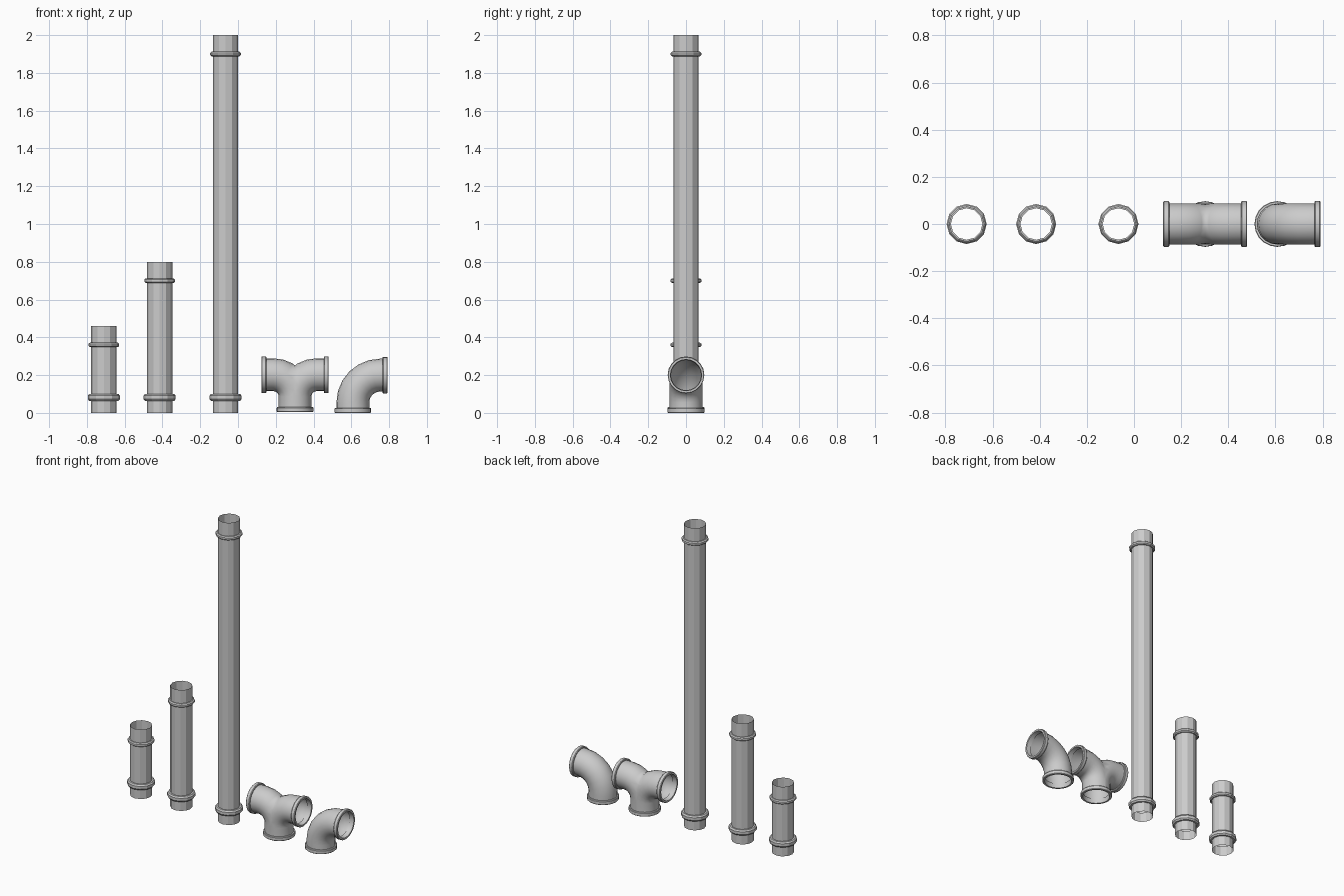
import bpy, bmesh
from math import sin, cos, pi, radians
from mathutils import Vector

if "Cube" in bpy.data.objects:
    bpy.data.objects.remove(bpy.data.objects["Cube"])

PIPE_R = 0.067   # straight pipe radius
BODY_R = 0.087   # fitting body radius
LIP_R = 0.097    # fitting collar radius


def skin(bm, stations, sides):
    """Skin circles along stations (x, z, tilt, radius) lying in the XZ plane."""
    rings = []
    for x, z, tilt, r in stations:
        side = Vector((cos(tilt), 0, -sin(tilt)))
        ring = []
        for i in range(sides):
            a = 2 * pi * i / sides
            p = Vector((x, 0, z)) + side * (r * cos(a)) + Vector((0, r * sin(a), 0))
            ring.append(bm.verts.new(p))
        rings.append(ring)
    for a, b in zip(rings, rings[1:]):
        for i in range(sides):
            j = (i + 1) % sides
            bm.faces.new((a[i], a[j], b[j], b[i]))


def finish(name, bm, x, smooth):
    me = bpy.data.meshes.new(name)
    for f in bm.faces:
        f.smooth = smooth
    bm.to_mesh(me)
    bm.free()
    if smooth:
        me.set_sharp_from_angle(angle=radians(35))
    ob = bpy.data.objects.new(name, me)
    ob.location.x = x
    bpy.context.collection.objects.link(ob)
    return ob


def bead(z, half, r):
    """Rounded ring profile around a pipe."""
    return [(z - half, PIPE_R), (z - half, r - 0.007), (z - half * 0.5, r),
            (z + half * 0.5, r), (z + half, r - 0.007), (z + half, PIPE_R)]


def pipe(name, x, height):
    prof = [(0, PIPE_R)] + bead(0.082, 0.018, 0.085) + bead(height - 0.1, 0.012, 0.081)
    prof.append((height, PIPE_R))
    bm = bmesh.new()
    skin(bm, [(0, z, 0, r) for z, r in prof], 12)
    finish(name, bm, x, False)


def elbow_mesh(bend, reach, rise, base):
    """Quarter bend from an upright socket to one facing +x, with collars."""
    collar = [(0.03, 0.080), (0.0, 0.083), (0.0, LIP_R - 0.003), (0.003, LIP_R),
              (0.022, LIP_R), (0.026, LIP_R - 0.003), (0.026, BODY_R)]
    st = [(0, base + d, 0, r) for d, r in collar]
    steps = 6
    for i in range(steps + 1):
        t = pi / 2 * i / steps
        st.append((bend * (1 - cos(t)), rise - bend + bend * sin(t), t, BODY_R))
    st += [(reach - d, rise, pi / 2, r) for d, r in reversed(collar)]
    bm = bmesh.new()
    skin(bm, st, 20)
    return bm


# Straight pipes
pipe("short_pipe", -0.71, 0.46)
pipe("medium_pipe", -0.415, 0.80)
pipe("long_pipe", -0.066, 2.0)

# Elbow fitting
finish("elbow_fitting", elbow_mesh(0.145, 0.183, 0.2, 0.0), 0.608, True)

# Double-branch fitting: half a bend, mirrored
bm = elbow_mesh(0.115, 0.178, 0.202, 0.005)
bmesh.ops.bisect_plane(bm, geom=bm.verts[:] + bm.edges[:] + bm.faces[:],
                       plane_co=(0, 0, 0), plane_no=(1, 0, 0), clear_inner=True)
tee = finish("branch_fitting", bm, 0.302, True)
mirror = tee.modifiers.new("mirror", 'MIRROR')
mirror.use_clip = True
